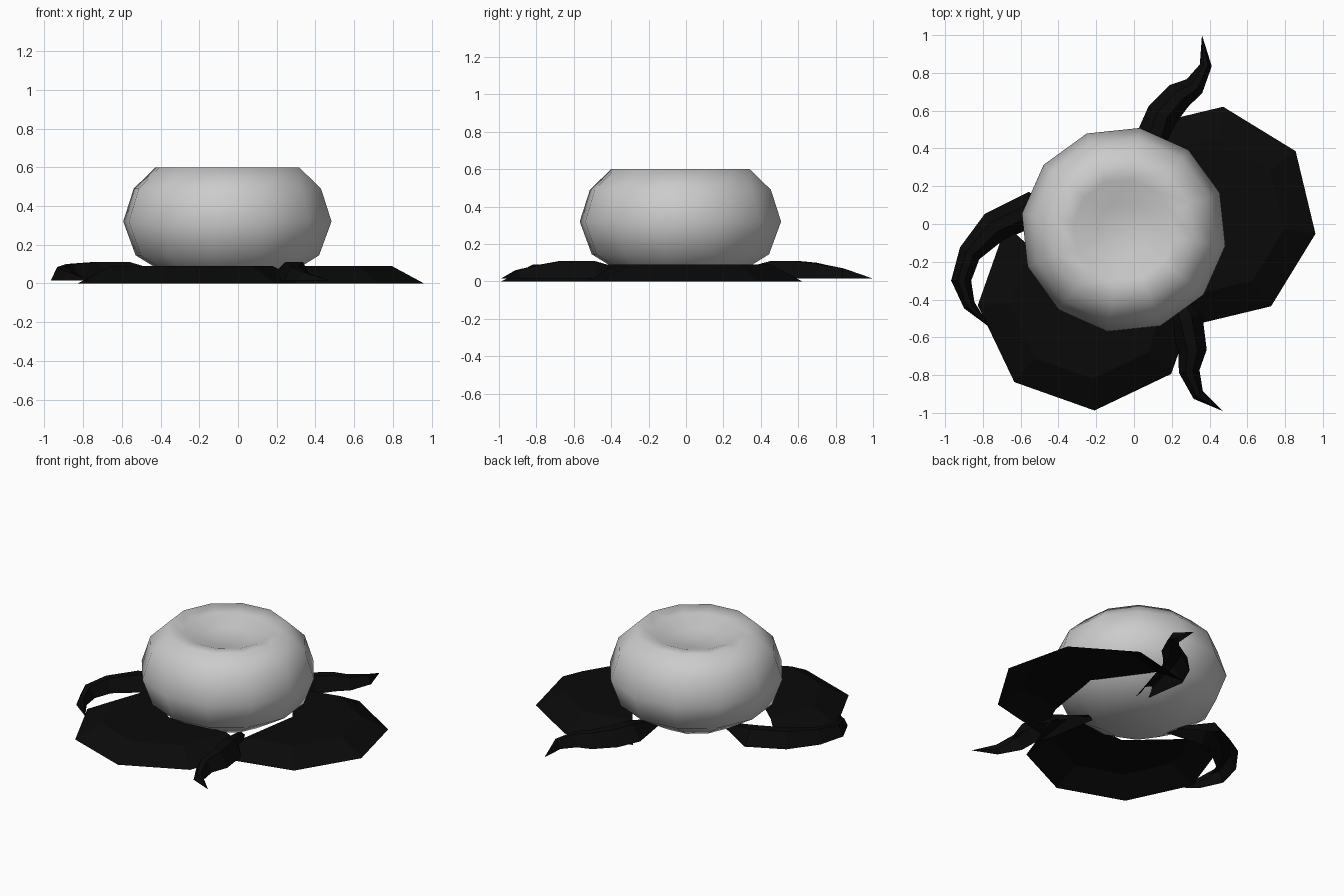
import bpy, bmesh
from math import radians, cos, sin
from mathutils import Vector

if "Cube" in bpy.data.objects:
    bpy.data.objects.remove(bpy.data.objects["Cube"], do_unlink=True)


def make_material(name, rgb):
    mat = bpy.data.materials.new(name)
    mat.use_nodes = True
    color = (*rgb, 1)
    mat.diffuse_color = color
    bsdf = mat.node_tree.nodes["Principled BSDF"]
    bsdf.inputs["Base Color"].default_value = color
    bsdf.inputs["Roughness"].default_value = 0.8
    return mat


pale = make_material("pale grey", (0.6, 0.6, 0.6))
black = make_material("leaf black", (0.003, 0.003, 0.003))


def finish(bm, name, mat, smooth):
    bmesh.ops.recalc_face_normals(bm, faces=bm.faces)
    mesh = bpy.data.meshes.new(name)
    bm.to_mesh(mesh)
    bm.free()
    mesh.materials.append(mat)
    obj = bpy.data.objects.new(name, mesh)
    bpy.context.collection.objects.link(obj)
    if smooth:
        bpy.ops.object.select_all(action="DESELECT")
        bpy.context.view_layer.objects.active = obj
        obj.select_set(True)
        bpy.ops.object.shade_smooth_by_angle(angle=radians(60))
    return obj


# Squashed twelve-sided fruit with a dimpled top
def fruit(center, profile, sides=12, turn=21):
    bm = bmesh.new()
    rings = []
    for r, z in profile:
        angles = [radians(turn + 360 * i / sides) for i in range(sides)]
        rings.append([bm.verts.new((center[0] + r * cos(a),
                                    center[1] + r * sin(a), z)) for a in angles])
    for low, high in zip(rings, rings[1:]):
        for i in range(sides):
            j = (i + 1) % sides
            bm.faces.new((low[i], low[j], high[j], high[i]))
    bm.faces.new(rings[0][::-1])
    tip = bm.verts.new((*center, 0.53))
    for i in range(sides):
        bm.faces.new((rings[-1][i], rings[-1][(i + 1) % sides], tip))
    return finish(bm, "fruit", pale, True)


fruit((-0.055, -0.03), [(0.25, 0.005), (0.48, 0.145), (0.545, 0.32),
                        (0.49, 0.49), (0.375, 0.6), (0.27, 0.585), (0.14, 0.54)])


# Lily-pad leaf: five sectors of an octagon with a drooping border
def leaf(name, x, y, start):
    bm = bmesh.new()
    hub = bm.verts.new((x, y, 0.09))
    inner, outer = [], []
    for k in range(6):
        a = radians(start + 45 * k)
        inner.append(bm.verts.new((x + 0.42 * cos(a), y + 0.42 * sin(a), 0.09)))
        outer.append(bm.verts.new((x + 0.588 * cos(a), y + 0.588 * sin(a), 0)))
    for k in range(5):
        bm.faces.new((hub, inner[k], inner[k + 1]))
        bm.faces.new((inner[k], outer[k], outer[k + 1], inner[k + 1]))
    return finish(bm, name, black, False)


leaf("left_leaf", 0.38, 0.04, -99)
leaf("front_leaf", -0.24, -0.40, 138)


# Curling tendril: a ridged strip tapering to a point
def tendril(name, path):
    bm = bmesh.new()
    pts = [Vector(p[:2]) for p in path]
    rows = []
    for i, (x, y, width, ridge) in enumerate(path):
        along = (pts[min(i + 1, len(pts) - 1)] - pts[max(i - 1, 0)]).normalized()
        side = Vector((-along.y, along.x)) * width
        rows.append([bm.verts.new((x + side.x * s, y + side.y * s, z))
                     for s, z in ((1, 0.015), (0.35, ridge), (-0.35, ridge), (-1, 0.015))])
    for a, b in zip(rows, rows[1:]):
        for i in range(3):
            bm.faces.new((a[i], a[i + 1], b[i + 1], b[i]))
    bmesh.ops.remove_doubles(bm, verts=bm.verts, dist=0.002)
    return finish(bm, name, black, False)


tendril("back_tendril", [(0.09, 0.16, 0.03, 0.03), (0.11, 0.46, 0.1, 0.11),
                         (0.15, 0.58, 0.085, 0.11), (0.24, 0.68, 0.075, 0.1),
                         (0.32, 0.73, 0.055, 0.09), (0.38, 0.84, 0.032, 0.07),
                         (0.36, 1.0, 0.0005, 0.015)])
tendril("right_tendril", [(-0.29, -0.03, 0.03, 0.03), (-0.56, 0.07, 0.1, 0.11),
                          (-0.74, -0.015, 0.085, 0.11), (-0.87, -0.155, 0.06, 0.1),
                          (-0.915, -0.3, 0.053, 0.085), (-0.872, -0.43, 0.032, 0.06),
                          (-0.76, -0.55, 0.0005, 0.015)])
tendril("front_tendril", [(0.17, -0.22, 0.03, 0.03), (0.275, -0.5, 0.09, 0.11),
                          (0.31, -0.67, 0.075, 0.11), (0.292, -0.78, 0.055, 0.09),
                          (0.34, -0.905, 0.032, 0.06), (0.47, -0.99, 0.0005, 0.015)])
